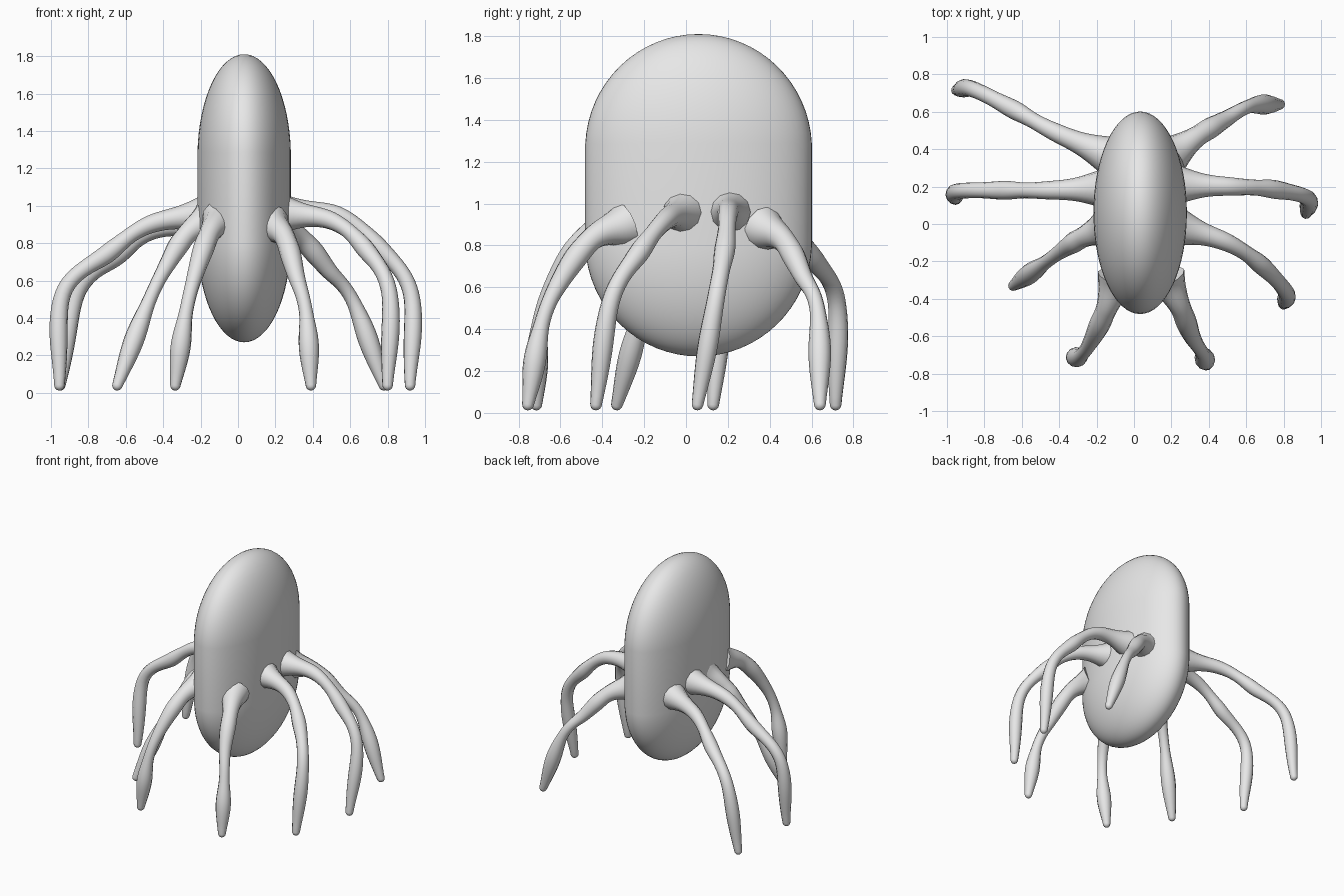
import bpy, bmesh
from mathutils import Vector

cube = bpy.data.objects.get("Cube")
if cube:
    bpy.data.objects.remove(cube, do_unlink=True)

grey = bpy.data.materials.new("plain_grey")
grey.use_nodes = True
grey.diffuse_color = (0.8, 0.8, 0.8, 1)
grey.node_tree.nodes["Principled BSDF"].inputs["Base Color"].default_value = (0.8, 0.8, 0.8, 1)

FOOT_Z = 0.04
STEPS = 12  # samples per path segment
# Thickness at equal steps from hip to foot
SHORT = (0.11, 0.075, 0.056, 0.056, 0.046, 0.038, 0.038, 0.054, 0.028)
LONG = (0.11, 0.062, 0.048, 0.042, 0.05, 0.042, 0.043, 0.048, 0.028)


def add_object(name, mesh):
    mesh.materials.clear()
    mesh.materials.append(grey)
    for p in mesh.polygons:
        p.use_smooth = True
    obj = bpy.data.objects.new(name, mesh)
    bpy.context.collection.objects.link(obj)


# Body: flattened ellipsoid whose halves are pulled apart by a straight band
def build_body():
    bm = bmesh.new()
    bmesh.ops.create_uvsphere(bm, u_segments=64, v_segments=33, radius=1)
    for v in bm.verts:
        shift = 0.22 if v.co.z > 0 else -0.22
        v.co = Vector((0.033 + 0.25 * v.co.x, 0.06 + 0.542 * v.co.y,
                       1.04 + shift + 0.55 * v.co.z))
    mesh = bpy.data.meshes.new("body")
    bm.to_mesh(mesh)
    bm.free()
    add_object("body", mesh)


# Evenly keyed smooth curve through the given vectors
def smooth_samples(keys, steps):
    ends = [2 * keys[0] - keys[1]] + keys + [2 * keys[-1] - keys[-2]]
    out = []
    for a, b, c, d in zip(ends, ends[1:], ends[2:], ends[3:]):
        for s in range(steps):
            t = s / steps
            out.append(0.5 * (2 * b + (c - a) * t + (2 * a - 5 * b + 4 * c - d) * t * t
                              + (3 * b - a - 3 * c + d) * t ** 3))
    return out + [keys[-1]]


# Leg: smooth tube of varying thickness with a rounded foot
def build_leg(name, radii, hip, shoulder, thigh, knee, foot):
    path = [Vector(p) for p in (hip, shoulder, thigh, knee, (*foot, FOOT_Z))]
    centres = smooth_samples(path, STEPS)
    sizes = smooth_samples(list(radii), STEPS // 2)
    tip, r = centres[-1], sizes[-1]
    way = (tip - centres[-2]).normalized()
    for along, size in ((0.35, 0.93), (0.65, 0.75), (0.87, 0.48), (0.98, 0.18)):
        centres.append(tip + way * r * along)
        sizes.append(r * size)

    curve = bpy.data.curves.new(name + "_path", "CURVE")
    curve.dimensions = "3D"
    curve.bevel_depth = 1
    curve.bevel_resolution = 4
    curve.use_fill_caps = True
    spline = curve.splines.new("POLY")
    spline.points.add(len(centres) - 1)
    for point, centre, size in zip(spline.points, centres, sizes):
        point.co = (*centre, 1)
        point.radius = size
    temp = bpy.data.objects.new(name + "_path", curve)
    bpy.context.collection.objects.link(temp)
    deps = bpy.context.evaluated_depsgraph_get()
    mesh = bpy.data.meshes.new_from_object(temp.evaluated_get(deps))
    bpy.data.objects.remove(temp, do_unlink=True)
    mesh.name = name
    add_object(name, mesh)


build_body()

# Left legs, front to back
build_leg("front_left_leg", SHORT, (0.17, -0.29, 0.90), (0.25, -0.45, 0.83),
          (0.31, -0.60, 0.63), (0.365, -0.69, 0.42), (0.39, -0.755))
build_leg("second_left_leg", LONG, (0.22, -0.01, 0.96), (0.50, -0.10, 0.92),
          (0.68, -0.22, 0.77), (0.81, -0.36, 0.53), (0.80, -0.43))
build_leg("third_left_leg", LONG, (0.22, 0.21, 0.96), (0.53, 0.20, 0.95),
          (0.75, 0.185, 0.78), (0.925, 0.14, 0.53), (0.92, 0.055))
build_leg("back_left_leg", SHORT, (0.20, 0.37, 0.88), (0.34, 0.47, 0.82),
          (0.48, 0.555, 0.66), (0.62, 0.63, 0.48), (0.78, 0.64))

# Right legs, front to back
build_leg("front_right_leg", SHORT, (-0.09, -0.29, 0.92), (-0.15, -0.46, 0.855),
          (-0.22, -0.61, 0.66), (-0.28, -0.70, 0.42), (-0.335, -0.715))
build_leg("second_right_leg", SHORT, (-0.15, -0.02, 0.93), (-0.27, -0.07, 0.85),
          (-0.37, -0.13, 0.70), (-0.48, -0.21, 0.48), (-0.645, -0.33))
build_leg("third_right_leg", LONG, (-0.15, 0.19, 0.96), (-0.47, 0.18, 0.90),
          (-0.69, 0.18, 0.75), (-0.935, 0.175, 0.53), (-0.955, 0.13))
build_leg("back_right_leg", LONG, (-0.12, 0.36, 0.90), (-0.43, 0.495, 0.875),
          (-0.64, 0.61, 0.735), (-0.86, 0.72, 0.53), (-0.95, 0.715))
